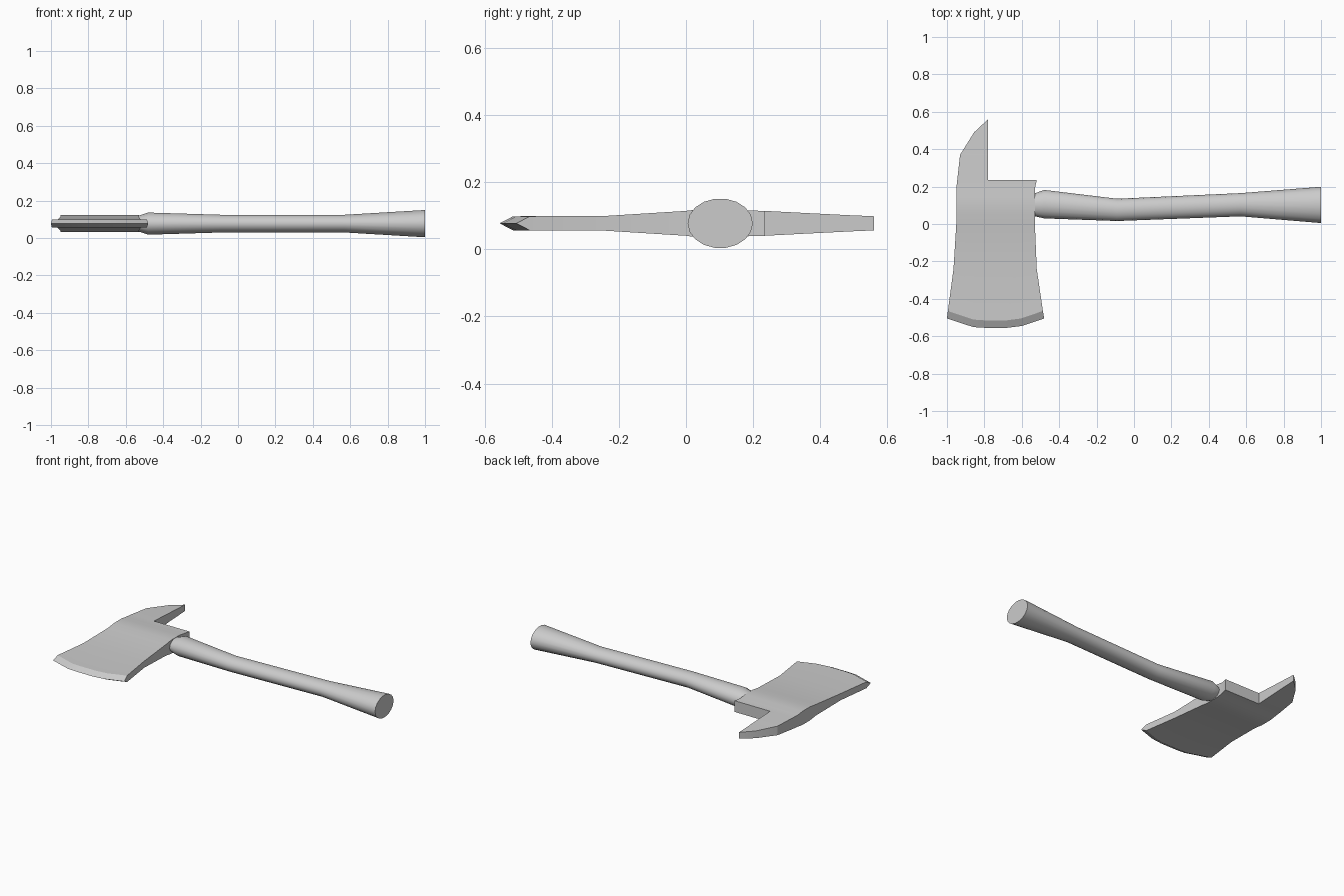
import bpy, bmesh, math

cube = bpy.data.objects.get("Cube")
if cube:
    bpy.data.objects.remove(cube, do_unlink=True)

MID = 0.077  # height of the axe's middle plane

grey = bpy.data.materials.new("plain grey")
grey.use_nodes = True
grey.diffuse_color = (0.6, 0.6, 0.6, 1)
grey.node_tree.nodes["Principled BSDF"].inputs["Base Color"].default_value = (0.6, 0.6, 0.6, 1)


def finish(bm, name, angle):
    bmesh.ops.remove_doubles(bm, verts=bm.verts, dist=0.0005)
    bmesh.ops.recalc_face_normals(bm, faces=bm.faces)
    mesh = bpy.data.meshes.new(name)
    bm.to_mesh(mesh)
    bm.free()
    obj = bpy.data.objects.new(name, mesh)
    bpy.context.collection.objects.link(obj)
    mesh.materials.append(grey)
    bpy.ops.object.select_all(action='DESELECT')
    obj.select_set(True)
    bpy.context.view_layer.objects.active = obj
    bpy.ops.object.shade_smooth_by_angle(angle=math.radians(angle))


# Axe head: rows of (left x, right x, y, half thickness), from edge to pick
COLUMNS = [0, 0.13, 0.27, 0.388, 0.62, 0.77, 1]
BOW = [0, 0.022, 0.046, 0.05, 0.05, 0.04, 0]
NOTCH = 3  # last column that carries on into the pick
rows = [
    (-1.0, -0.48, -0.505, 0),
    (-0.995, -0.487, -0.465, 0.021),
    (-0.965, -0.52, -0.24, 0.022),
    (-0.95, -0.53, 0.0, 0.037),
    (-0.95, -0.53, 0.06, 0.045),
    (-0.95, -0.53, 0.14, 0.045),
    (-0.95, -0.53, 0.19, 0.038),
    (-0.945, -0.52, 0.235, 0.037),
]
pick = [(-0.93, 0.37, 0.03), (-0.855, 0.49, 0.024), (-0.78, 0.56, 0.021)]

bm = bmesh.new()
sides = []
for sign in (1, -1):
    grid = []
    for i, (left, right, y, half) in enumerate(rows):
        bow = BOW if i < 2 else [0] * len(BOW)
        grid.append([bm.verts.new((left + (right - left) * t, y - b, MID + sign * half))
                     for t, b in zip(COLUMNS, bow)])
    for left, y, half in pick:
        grid.append([bm.verts.new((left + (-0.78 - left) * k / NOTCH, y, MID + sign * half))
                     for k in range(NOTCH + 1)])
    for a, b in zip(grid, grid[1:]):
        for k in range(len(b) - 1):
            bm.faces.new((a[k], a[k + 1], b[k + 1], b[k]))
    sides.append([v for row in grid for v in row])

# Rim joining the two cheeks of the head
partner = dict(zip(*sides))
for e in [e for e in bm.edges if e.is_boundary and e.verts[0] in partner]:
    a, b = e.verts
    bm.faces.new((a, b, partner[b], partner[a]))
finish(bm, "axe_head", 25)

# Handle: oval rings of (x, low y, high y, half height)
rings = [
    (-0.56, 0.05, 0.16, 0.036),
    (-0.525, 0.04, 0.166, 0.045),
    (-0.48, 0.03, 0.182, 0.06),
    (-0.09, 0.016, 0.135, 0.048),
    (0.57, 0.041, 0.165, 0.048),
    (1.0, 0.005, 0.199, 0.074),
]
SIDES = 18
bm = bmesh.new()
loops = []
for x, low, high, half in rings:
    loops.append([bm.verts.new((x, (low + high) / 2 + (high - low) / 2 * math.cos(a),
                                MID + half * math.sin(a)))
                  for a in (math.tau * k / SIDES for k in range(SIDES))])
for a, b in zip(loops, loops[1:]):
    for k in range(SIDES):
        n = (k + 1) % SIDES
        bm.faces.new((a[k], a[n], b[n], b[k]))
bm.faces.new(loops[0])
bm.faces.new(loops[-1])
finish(bm, "handle", 40)
